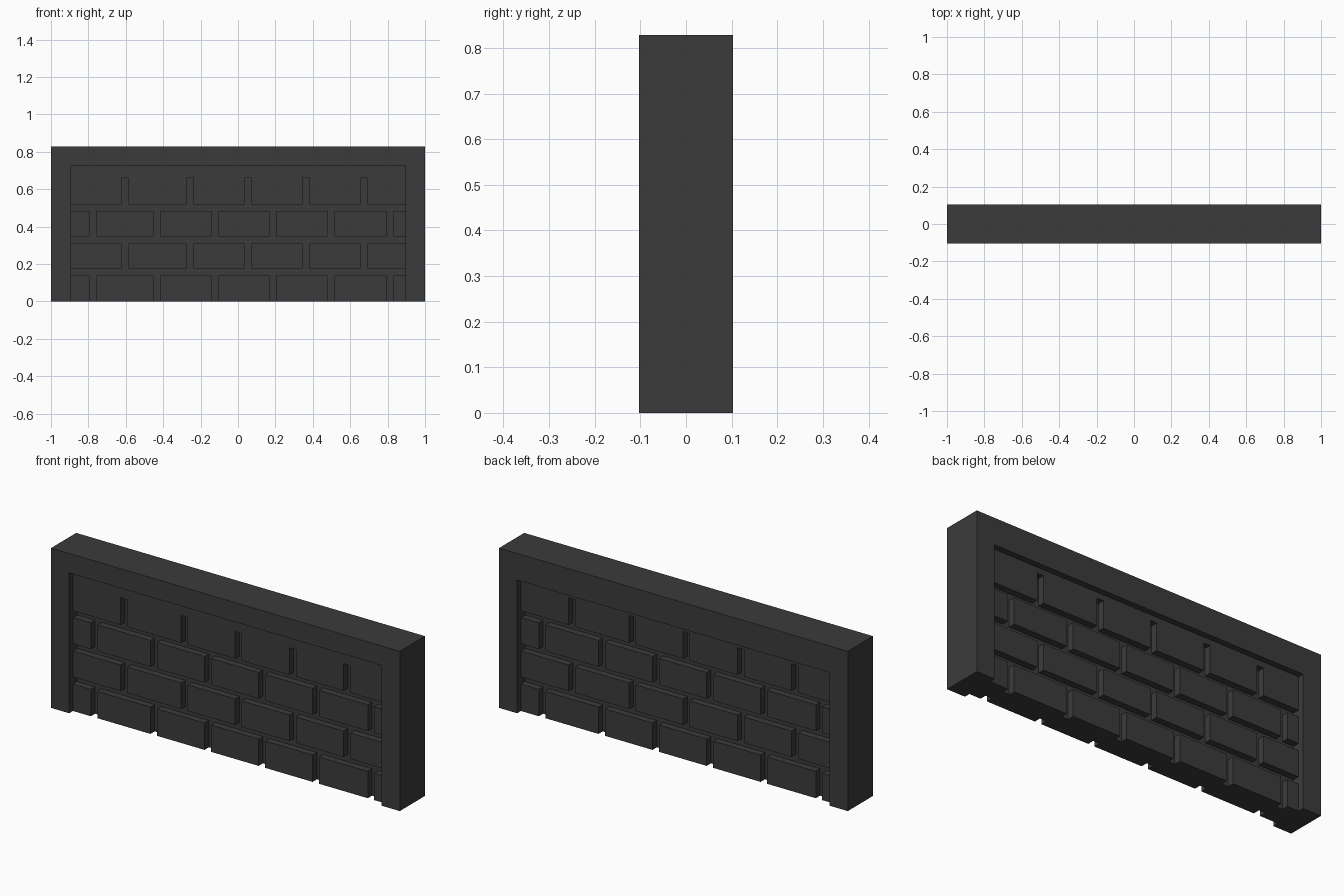
import bpy, bmesh, math
from mathutils import Matrix

if "Cube" in bpy.data.objects:
    bpy.data.objects.remove(bpy.data.objects["Cube"])

# One dark stone colour for the whole wall
stone = bpy.data.materials.new("dark stone")
stone.diffuse_color = (0.044, 0.044, 0.044, 1)
stone.use_nodes = True
stone.node_tree.nodes["Principled BSDF"].inputs["Base Color"].default_value = stone.diffuse_color

HALF_T = 0.103      # frame half thickness
BRICK = 0.072       # brick face distance from centre
MORTAR = 0.037      # mortar face distance from centre
INNER = 0.896       # half width of the opening
TOP = 0.828
GAP = 0.0185        # half of a vertical joint


def add_box(bm, x0, x1, y0, y1, z0, z1):
    m = Matrix.Translation(((x0 + x1) / 2, (y0 + y1) / 2, (z0 + z1) / 2))
    m = m @ Matrix.Diagonal((x1 - x0, y1 - y0, z1 - z0, 1))
    bmesh.ops.create_cube(bm, size=1, matrix=m)


def finish(bm, name):
    mesh = bpy.data.meshes.new(name)
    bm.to_mesh(mesh)
    bm.free()
    mesh.materials.append(stone)
    ob = bpy.data.objects.new(name, mesh)
    bpy.context.collection.objects.link(ob)
    return ob


# Frame: one extruded upside-down U; the lintel is made per side below
def frame():
    bm = bmesh.new()
    pts = [(-1, 0), (-INNER, 0), (-INNER, 0.727), (INNER, 0.727),
           (INNER, 0), (1, 0), (1, TOP), (-1, TOP)]
    face = bm.faces.new([bm.verts.new((x, -HALF_T, z)) for x, z in pts])
    ext = bmesh.ops.extrude_face_region(bm, geom=[face], use_keep_orig=True)
    verts = [g for g in ext["geom"] if isinstance(g, bmesh.types.BMVert)]
    bmesh.ops.translate(bm, verts=verts, vec=(0, 2 * HALF_T, 0))
    bmesh.ops.recalc_face_normals(bm, faces=bm.faces)
    finish(bm, "frame")


frame()

# Back lintel hangs a little lower than the front one
bm = bmesh.new()
add_box(bm, -INNER, INNER, MORTAR, HALF_T, 0.69, 0.727)
finish(bm, "back_lintel")

# Mortar core
bm = bmesh.new()
add_box(bm, -INNER, INNER, -MORTAR, MORTAR, 0, 0.727)
finish(bm, "mortar")

# Brick courses: joint centres for the two alternating layouts
JOINTS_A = (-0.775, -0.433, -0.123, 0.187, 0.497, 0.813)
JOINTS_B = (-0.604, -0.257, 0.053, 0.364, 0.674)
COURSES = ((0, 0.139, JOINTS_A), (0.176, 0.311, JOINTS_B),
           (0.348, 0.484, JOINTS_A), (0.519, 0.66, JOINTS_B))


def bricks(name, top, turn):
    bm = bmesh.new()
    for z0, z1, joints in COURSES:
        starts = [-INNER] + [j + GAP for j in joints]
        ends = [j - GAP for j in joints] + [INNER]
        for x0, x1 in zip(starts, ends):
            add_box(bm, x0, x1, -BRICK, -MORTAR, z0, z1)
    # plain band joining the top course under the lintel
    add_box(bm, -INNER, INNER, -BRICK, -MORTAR, 0.66, top)
    bmesh.ops.rotate(bm, verts=bm.verts, cent=(0, 0, 0),
                     matrix=Matrix.Rotation(turn, 3, 'Z'))
    finish(bm, name)


bricks("front_bricks", 0.727, 0)
bricks("back_bricks", 0.69, math.pi)
